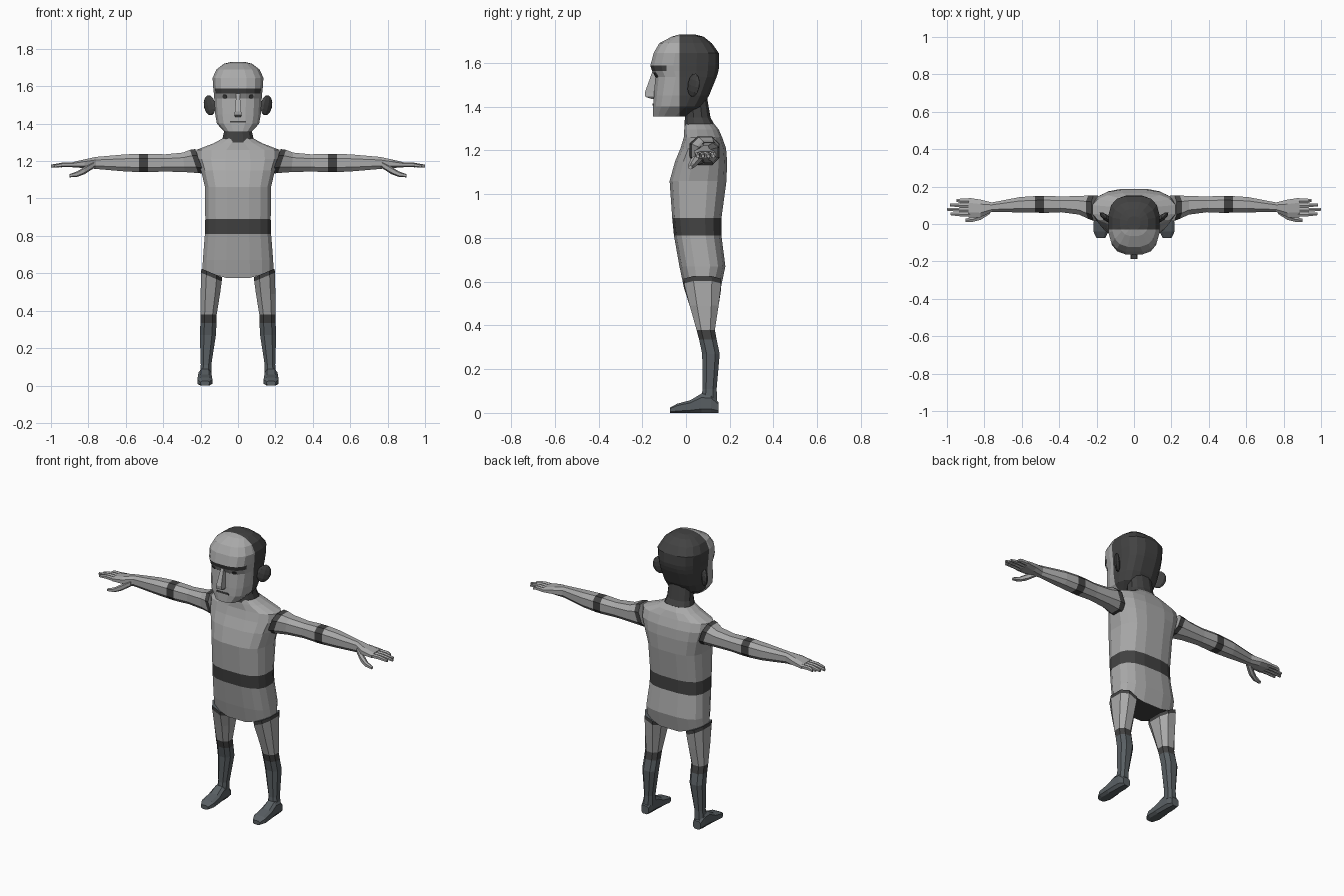
import bpy, bmesh, math
from mathutils import Vector, Matrix
from mathutils.bvhtree import BVHTree

if "Cube" in bpy.data.objects:
    bpy.data.objects.remove(bpy.data.objects["Cube"])


def material(name, color):
    m = bpy.data.materials.new(name)
    m.use_nodes = True
    m.diffuse_color = (*color, 1)
    m.node_tree.nodes["Principled BSDF"].inputs["Base Color"].default_value = (*color, 1)
    return m


LIGHT, DARK, SLATE = 0, 1, 2
MATS = [material("light grey", (0.40, 0.40, 0.40)),
        material("charcoal", (0.055, 0.055, 0.055)),
        material("slate grey", (0.10, 0.115, 0.125))]


def finish(bm, name, mirror=False):
    """Turn a bmesh into a flat-shaded object, optionally mirrored over x."""
    bmesh.ops.recalc_face_normals(bm, faces=bm.faces[:])
    mesh = bpy.data.meshes.new(name)
    bm.to_mesh(mesh)
    bm.free()
    for m in MATS:
        mesh.materials.append(m)
    obj = bpy.data.objects.new(name, mesh)
    bpy.context.collection.objects.link(obj)
    if mirror:
        mod = obj.modifiers.new("mirror", 'MIRROR')
        mod.use_mirror_merge = False
    return obj


def ring(axis, at, cu, cv, ru, rv, n=8, p=0.8, lean=0):
    """Rounded-box cross-section across the given axis."""
    points = []
    fit = math.cos(math.pi / n) ** p
    for i in range(n):
        a = 2 * math.pi * (i + 0.5) / n
        c, s = math.cos(a), math.sin(a)
        u = math.copysign(abs(c) ** p, c) * ru / fit
        v = math.copysign(abs(s) ** p, s) * rv / fit
        if axis == 'x':
            points.append((at + lean * v, cu + u, cv + v))
        elif axis == 'y':
            points.append((cu + u, at, cv + v))
        else:
            points.append((cu + u, cv + v, at + lean * u))
    return points


def loft(rings, mats=None, cap=LIGHT):
    """Skin the rings; mats gives one material per segment."""
    bm = bmesh.new()
    loops = [[bm.verts.new(p) for p in r] for r in rings]
    n = len(loops[0])
    for k, (a, b) in enumerate(zip(loops, loops[1:])):
        for i in range(n):
            j = (i + 1) % n
            f = bm.faces.new((a[i], a[j], b[j], b[i]))
            f.material_index = mats[k] if mats else cap
    for loop in (loops[0], loops[-1]):
        bm.faces.new(loop).material_index = cap
    return bm


def body_ring(z, half, front, back, p=0.68, n=16):
    return ring('z', z, 0, (front + back) / 2, half, (back - front) / 2, n, p)


# Torso with waist band; the hem rises over the legs
torso = loft([body_ring(*r) for r in (
    (0.575, 0.19, -0.01, 0.16), (0.67, 0.188, -0.03, 0.18),
    (0.81, 0.177, -0.055, 0.162), (0.89, 0.175, -0.063, 0.162),
    (1.06, 0.176, -0.075, 0.185), (1.15, 0.198, -0.05, 0.188),
    (1.21, 0.22, -0.025, 0.183, 0.75), (1.26, 0.222, -0.01, 0.165, 0.8),
    (1.295, 0.13, -0.008, 0.15, 0.8), (1.32, 0.085, -0.005, 0.13, 0.8))],
    [LIGHT, LIGHT, DARK] + [LIGHT] * 6, DARK)
for v in torso.verts:
    if v.co.z < 0.6:
        v.co.z += max(0, abs(v.co.x) - 0.08) * 0.4
finish(torso, "torso")

# Neck
finish(loft([body_ring(*r, 0.85, 12) for r in (
    (1.30, 0.088, -0.008, 0.14), (1.35, 0.076, -0.005, 0.112),
    (1.45, 0.07, -0.005, 0.095))], cap=DARK), "neck")

# Head: face in front, hair behind, brow band painted on the forehead ridge
head = loft([body_ring(*r) for r in (
    (1.355, 0.072, -0.152, 0.0), (1.40, 0.113, -0.15, 0.075),
    (1.45, 0.122, -0.147, 0.105), (1.535, 0.127, -0.14, 0.14),
    (1.562, 0.129, -0.155, 0.148), (1.587, 0.132, -0.163, 0.152),
    (1.645, 0.136, -0.148, 0.15), (1.69, 0.115, -0.122, 0.118, 0.75),
    (1.72, 0.075, -0.065, 0.08, 0.8), (1.73, 0.035, -0.03, 0.04, 0.8))])
for cut in (-0.03, -0.09):
    bmesh.ops.bisect_plane(head, geom=head.verts[:] + head.edges[:] + head.faces[:],
                           plane_co=(0, cut, 0), plane_no=(0, 1, 0))
for f in head.faces:
    c = f.calc_center_median()
    brow = 1.562 < c.z < 1.587 and c.y < -0.09
    f.material_index = DARK if c.y > -0.03 or brow else LIGHT
bmesh.ops.recalc_face_normals(head, faces=head.faces[:])
surface = BVHTree.FromBMesh(head)
finish(head, "head")


# Eyes and mouth: thin plates resting on the face
def on_face(x, z):
    hit, normal, _, _ = surface.ray_cast(Vector((x, -1, z)), Vector((0, 1, 0)))
    return Matrix.Translation(hit) @ normal.to_track_quat('Z', 'Y').to_matrix().to_4x4()


eyes = bmesh.new()
bmesh.ops.create_cone(eyes, cap_ends=True, segments=8, radius1=0.013, radius2=0.013,
                      depth=0.008, matrix=on_face(0.07, 1.545))
for f in eyes.faces:
    f.material_index = DARK
finish(eyes, "eyes", True)

mouth = bmesh.new()
bmesh.ops.create_cube(mouth, size=1, matrix=on_face(0.001, 1.41) @ Matrix.Diagonal((0.085, 0.01, 0.006, 1)))
for f in mouth.faces:
    f.material_index = DARK
finish(mouth, "mouth")

# Nose wedge
finish(loft([ring('z', z, 0, y, w, d, 4, 1) for z, y, w, d in (
    (1.565, -0.14, 0.009, 0.012), (1.465, -0.155, 0.017, 0.033),
    (1.445, -0.15, 0.02, 0.036), (1.435, -0.14, 0.014, 0.018))]), "nose")

# Ears: flattened shells flaring out and back
ears = bmesh.new()
bmesh.ops.create_uvsphere(ears, u_segments=8, v_segments=6, radius=1,
                          matrix=Matrix.Translation((0.152, 0.035, 1.498))
                          @ Matrix.Rotation(math.radians(40), 4, 'Z')
                          @ Matrix.Rotation(math.radians(16), 4, 'Y')
                          @ Matrix.Diagonal((0.04, 0.016, 0.055, 1)))
for f in ears.faces:
    f.material_index = DARK
finish(ears, "ears", True)

# Arms with shoulder and elbow bands, ending in the palm
finish(loft([ring('x', *r[:5], lean=r[5]) for r in (
    (0.205, 0.085, 1.198, 0.068, 0.066, 0.35), (0.235, 0.09, 1.198, 0.062, 0.062, 0.35),
    (0.29, 0.1, 1.193, 0.05, 0.052, 0.1), (0.39, 0.105, 1.19, 0.042, 0.046, 0),
    (0.48, 0.105, 1.19, 0.046, 0.049, 0), (0.53, 0.105, 1.19, 0.044, 0.049, 0),
    (0.61, 0.103, 1.19, 0.041, 0.045, 0), (0.76, 0.09, 1.19, 0.025, 0.032, 0),
    (0.82, 0.083, 1.186, 0.047, 0.023, 0), (0.885, 0.088, 1.18, 0.052, 0.014, 0))],
    [DARK, LIGHT, LIGHT, LIGHT, DARK] + [LIGHT] * 4), "arms", True)


# Fingers and thumbs
def digit(name, path):
    finish(loft([ring('x', x, y, z, r, r, 6) for x, y, z, r in path]), name, True)


tips = {"index": 0.98, "middle": 1.0, "ring": 0.985, "little": 0.95}
for i, (name, tip) in enumerate(tips.items()):
    y = 0.052 + 0.024 * i
    digit(name + "_fingers", ((0.87, y, 1.18, 0.012), (0.93, y, 1.181, 0.011),
                              (tip, y + 0.002, 1.173, 0.007)))
digit("thumbs", ((0.77, 0.07, 1.18, 0.016), (0.82, 0.04, 1.15, 0.018),
                 (0.86, 0.025, 1.13, 0.013), (0.9, 0.02, 1.122, 0.008)))

# Legs: hip band, thigh, knee band and slate shin
finish(loft([ring('z', *r[:5], lean=r[5]) for r in (
    (0.602, 0.141, 0.075, 0.055, 0.086, 0.42), (0.58, 0.142, 0.076, 0.055, 0.085, 0.42),
    (0.49, 0.148, 0.083, 0.052, 0.066, 0), (0.38, 0.157, 0.09, 0.043, 0.042, 0),
    (0.335, 0.158, 0.1, 0.043, 0.04, 0), (0.27, 0.161, 0.114, 0.043, 0.04, 0),
    (0.11, 0.171, 0.108, 0.028, 0.032, 0), (0.05, 0.174, 0.105, 0.031, 0.038, 0))],
    [DARK, LIGHT, LIGHT, DARK, SLATE, SLATE, SLATE], SLATE), "legs", True)

# Feet
finish(loft([ring('y', y, 0.177, top / 2, w, top / 2, p=0.6) for y, w, top in (
    (0.148, 0.024, 0.05), (0.115, 0.033, 0.085), (0.07, 0.034, 0.088),
    (0.02, 0.038, 0.058), (-0.04, 0.04, 0.042), (-0.074, 0.024, 0.024))],
    cap=SLATE), "feet", True)
